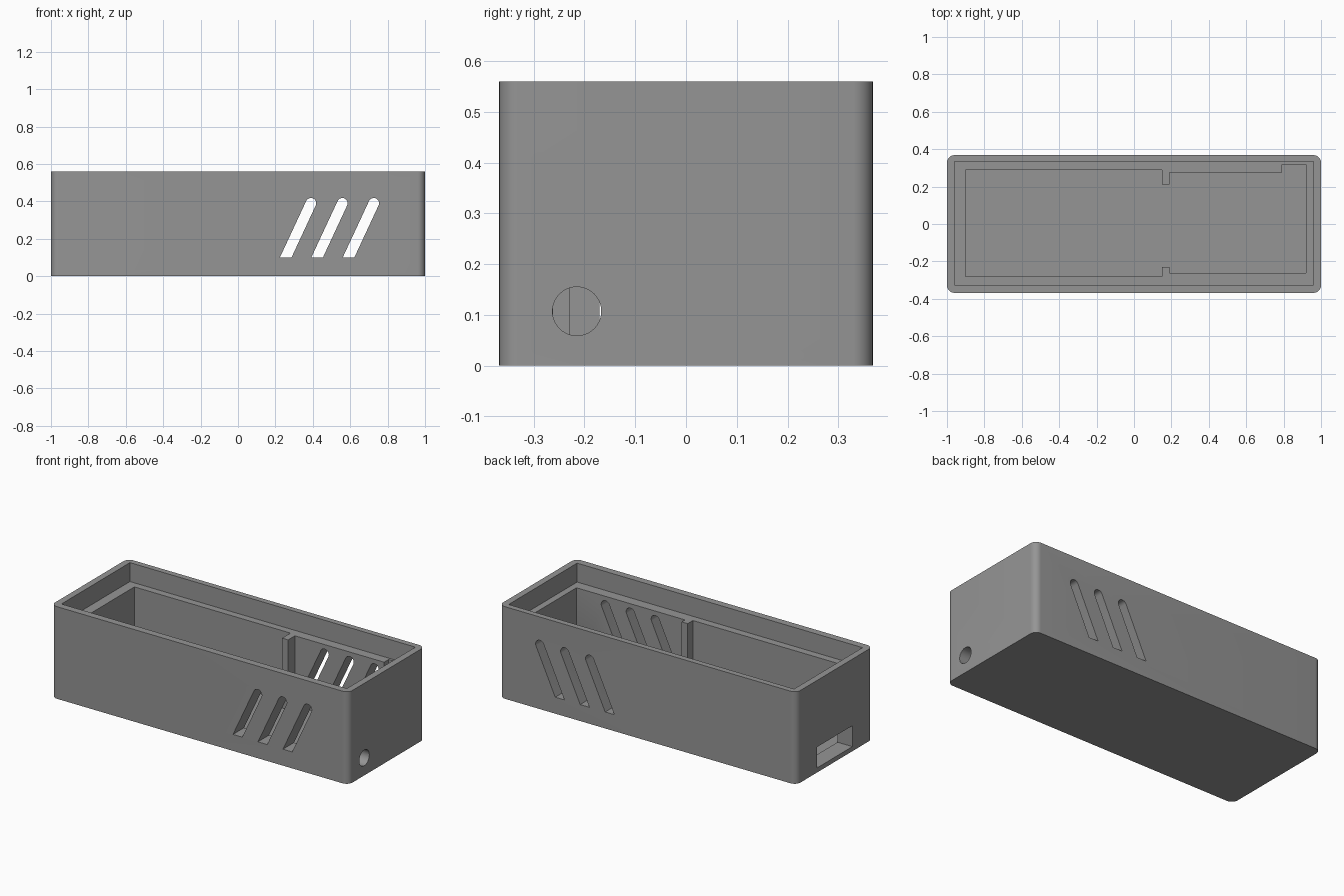
import bpy, bmesh, math
from mathutils import Vector

if "Cube" in bpy.data.objects:
    bpy.data.objects.remove(bpy.data.objects["Cube"])

grey = bpy.data.materials.new("plain grey")
grey.diffuse_color = (0.3, 0.3, 0.3, 1)
grey.use_nodes = True
grey.node_tree.nodes["Principled BSDF"].inputs["Base Color"].default_value = grey.diffuse_color


def prism(name, pts, offset):
    """Extrude a closed loop of 3D points by an offset vector."""
    bm = bmesh.new()
    face = bm.faces.new([bm.verts.new(p) for p in pts])
    ext = bmesh.ops.extrude_face_region(bm, geom=[face])
    moved = [g for g in ext["geom"] if isinstance(g, bmesh.types.BMVert)]
    bmesh.ops.translate(bm, verts=moved, vec=Vector(offset))
    bmesh.ops.recalc_face_normals(bm, faces=bm.faces)
    me = bpy.data.meshes.new(name)
    bm.to_mesh(me)
    bm.free()
    me.materials.append(grey)
    ob = bpy.data.objects.new(name, me)
    bpy.context.collection.objects.link(ob)
    return ob


def box(name, x0, x1, y0, y1, z0, z1):
    pts = [(x0, y0, z0), (x1, y0, z0), (x1, y1, z0), (x0, y1, z0)]
    return prism(name, pts, (0, 0, z1 - z0))


def arc(cx, cy, r, a0, a1, n):
    return [(cx + r * math.cos(math.radians(a0 + (a1 - a0) * i / n)),
             cy + r * math.sin(math.radians(a0 + (a1 - a0) * i / n)))
            for i in range(n + 1)]


W, D, H, R = 1.0, 0.368, 0.56, 0.04
FLOOR, LEDGE = 0.02, 0.445

# Outer block with rounded upright corners
outline = []
for sx, sy, a in ((1, 1, 0), (-1, 1, 90), (-1, -1, 180), (1, -1, 270)):
    outline += arc(sx * (W - R), sy * (D - R), R, a, a + 90, 10)
case = prism("case", [(x, y, 0) for x, y in outline], (0, 0, H))

# Lid recess around the rim
cutters = [box("lid_recess_cutter", -0.96, 0.96, -0.325, 0.333, LEDGE, H + 0.1)]

# Inner pocket, with dividing ribs and a notch in the back corner
plan = [(-0.9, -0.28), (0.15, -0.28), (0.15, -0.23), (0.19, -0.23),
        (0.19, -0.262), (0.92, -0.262), (0.92, 0.318), (0.79, 0.318),
        (0.79, 0.275), (0.19, 0.275), (0.19, 0.21), (0.15, 0.21),
        (0.15, 0.29), (-0.9, 0.29)]
cutters.append(prism("pocket_cutter", [(x, y, FLOOR) for x, y in plan],
                     (0, 0, LEDGE + 0.05 - FLOOR)))

# Slanted vents through front and back walls, flat below and round on top
for i in range(3):
    x = 0.255 + 0.168 * i
    pts = [(x - 0.031, 0.1), (x + 0.031, 0.1)]
    pts += arc(x + 0.135, 0.39, 0.028, -25, 155, 14)
    cutters.append(prism("vent_cutter", [(px, -0.6, pz) for px, pz in pts], (0, 1.2, 0)))

# Round cable hole in the right wall
ring = arc(-0.215, 0.107, 0.048, 0, 360, 40)[:-1]
cutters.append(prism("cable_hole_cutter", [(0.85, y, z) for y, z in ring], (0.3, 0, 0)))

# Rectangular socket opening in the left wall
cutters.append(box("socket_cutter", -1.1, -0.87, -0.17, 0.17, 0.028, 0.155))

for c in cutters:
    m = case.modifiers.new(c.name, "BOOLEAN")
    m.operation, m.solver, m.object = "DIFFERENCE", "EXACT", c

# Bake the cuts and remove the cutters
graph = bpy.context.evaluated_depsgraph_get()
baked = bpy.data.meshes.new_from_object(case.evaluated_get(graph))
case.modifiers.clear()
case.data = baked
for c in cutters:
    bpy.data.objects.remove(c)

bpy.context.view_layer.objects.active = case
case.select_set(True)
bpy.ops.object.shade_smooth_by_angle(angle=math.radians(30))
